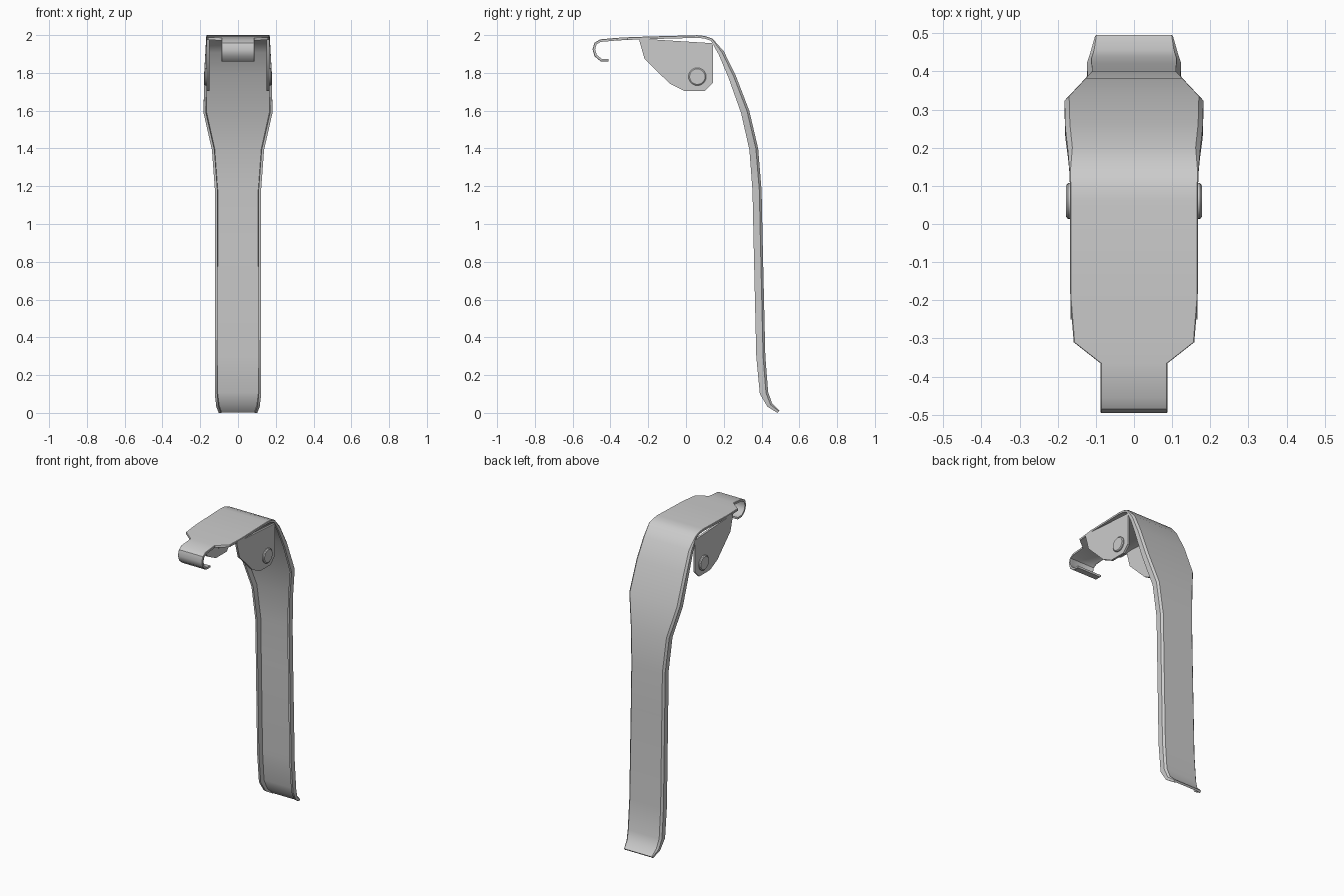
import bpy, bmesh
from mathutils import Vector

if "Cube" in bpy.data.objects:
    bpy.data.objects.remove(bpy.data.objects["Cube"])

T = 0.013  # sheet thickness


def finish(bm, name, angle=0.6):
    bmesh.ops.recalc_face_normals(bm, faces=bm.faces)
    me = bpy.data.meshes.new(name)
    bm.to_mesh(me)
    bm.free()
    ob = bpy.data.objects.new(name, me)
    bpy.context.collection.objects.link(ob)
    bpy.ops.object.select_all(action='DESELECT')
    ob.select_set(True)
    bpy.context.view_layer.objects.active = ob
    bpy.ops.object.shade_smooth_by_angle(angle=angle)
    return ob


# Lever strip: stations of (y, z, half width, flange depth) along the outer skin
F = T + 0.001
path = [
    (-0.41, 1.86, .088, F), (-0.452, 1.862, .088, F), (-0.484, 1.888, .088, F),
    (-0.495, 1.925, .088, F), (-0.485, 1.96, .088, F), (-0.455, 1.978, .088, F),
    (-0.365, 1.986, .088, F), (-0.31, 1.989, .158, F), (-0.20, 1.993, .167, F),
    (0.06, 2.0, .168, F), (0.10, 1.996, .168, F), (0.14, 1.982, .169, F),
    (0.20, 1.915, .173, .032), (0.262, 1.79, .18, .04), (0.335, 1.60, .182, .045),
    (0.382, 1.40, .138, .047), (0.40, 1.18, .122, .048), (0.406, 0.90, .122, .048),
    (0.42, 0.30, .123, .048), (0.435, 0.11, .123, .045), (0.456, 0.05, .115, .03),
    (0.495, 0.012, .102, F + .002),
]
bm = bmesh.new()
rings = []
for i, (y, z, w, d) in enumerate(path):
    p = Vector((y, z))
    a = Vector(path[max(i - 1, 0)][:2])
    b = Vector(path[min(i + 1, len(path) - 1)][:2])
    t = ((p - a).normalized() + (b - p).normalized()).normalized()
    n = Vector((t.y, -t.x))
    c = min(0.012, (d - T) * 0.5 + 0.002)
    half = [(w - c, 0), (w, c), (w, d), (w - T, d), (w - T - .002, T)]
    section = half + [(-x, k) for x, k in reversed(half)]
    rings.append([bm.verts.new((x, *(p + n * k))) for x, k in section])
for r, s in zip(rings, rings[1:]):
    for j in range(len(r)):
        k = (j + 1) % len(r)
        bm.faces.new((r[j], r[k], s[k], s[j]))
bm.faces.new(rings[0])
bm.faces.new(rings[-1])
bmesh.ops.translate(bm, verts=bm.verts, vec=(0, 0, -min(v.co.z for v in bm.verts)))
finish(bm, "lever_strip")

# Pivot ears hanging from the head, each with a flat rivet
ear = [(-.25, 1.982), (-.22, 1.875), (-.085, 1.742), (-.01, 1.705), (.10, 1.705),
       (.142, 1.748), (.142, 1.957), (-.10, 1.972)]
for side, label in ((1, "right"), (-1, "left")):
    bm = bmesh.new()
    f = bm.faces.new([bm.verts.new((side * .152, y, z)) for y, z in ear])
    ext = bmesh.ops.extrude_face_region(bm, geom=[f])
    bmesh.ops.translate(bm, vec=(side * .014, 0, 0),
                        verts=[g for g in ext["geom"] if isinstance(g, bmesh.types.BMVert)])
    finish(bm, label + "_pivot_ear")

    bm = bmesh.new()
    rings = []
    for x, r in ((.15, .047), (.173, .047), (.178, .041)):
        ret = bmesh.ops.create_circle(bm, segments=24, radius=r)
        for v in ret["verts"]:
            v.co = (side * x, v.co.x + .06, v.co.y + 1.78)
        rings.append(ret["verts"])
    for r, s in zip(rings, rings[1:]):
        for j in range(24):
            bm.faces.new((r[j], r[(j + 1) % 24], s[(j + 1) % 24], s[j]))
    bm.faces.new(rings[0])
    bm.faces.new(rings[-1])
    finish(bm, label + "_rivet")
